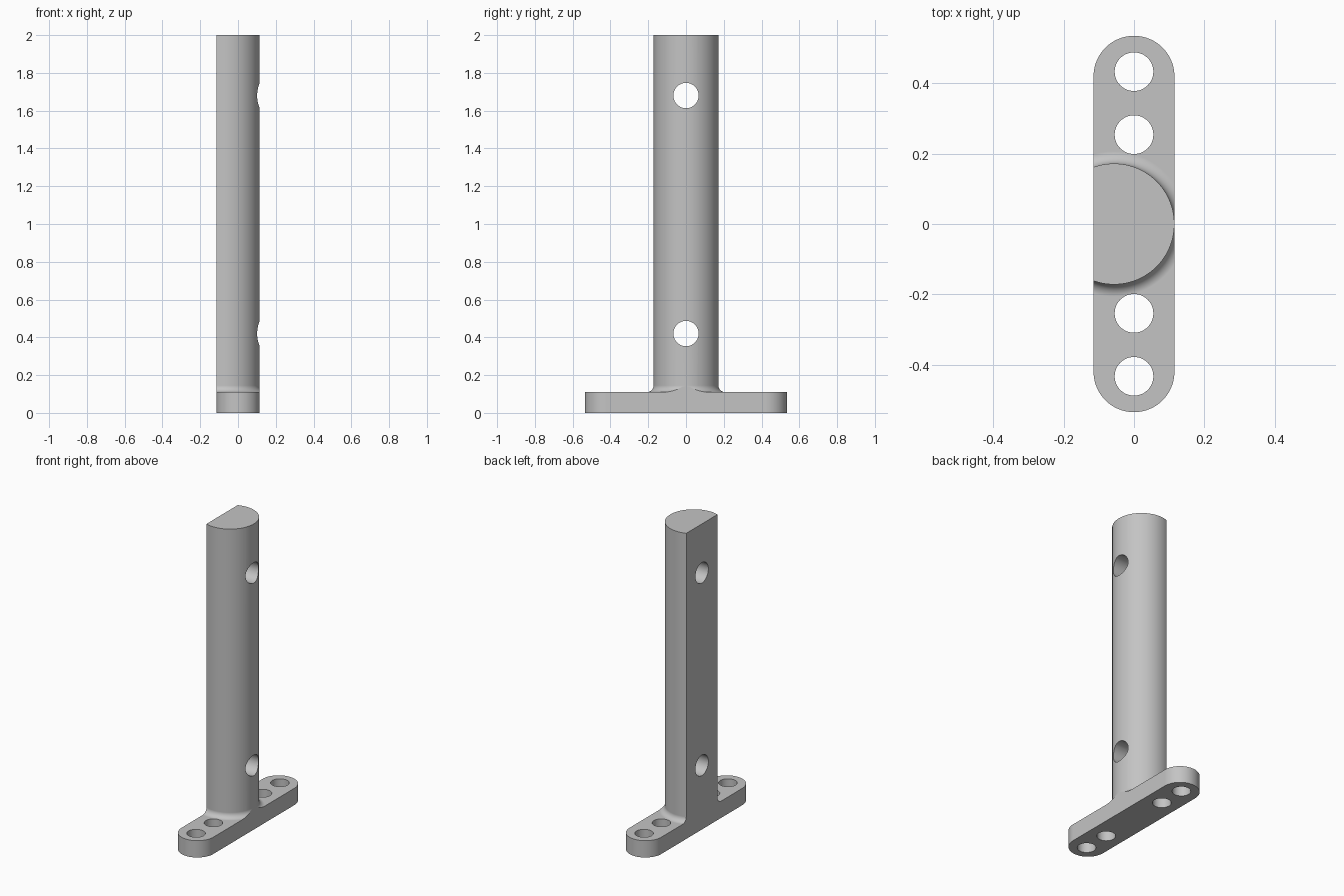
import bpy, bmesh
from math import sin, cos, pi
from mathutils import Matrix, Vector

if "Cube" in bpy.data.objects:
    bpy.data.objects.remove(bpy.data.objects["Cube"], do_unlink=True)

HALF_W, HALF_L, PLATE_H, TOP = 0.115, 0.535, 0.11, 2.0
POST_X, POST_R, FILLET = -0.057, 0.1718, 0.035

grey = bpy.data.materials.new("plain grey")
grey.use_nodes = True
colour = (0.55, 0.55, 0.55, 1)
grey.diffuse_color = colour
grey.node_tree.nodes["Principled BSDF"].inputs["Base Color"].default_value = colour


def make_object(name, bm):
    bmesh.ops.recalc_face_normals(bm, faces=bm.faces)
    mesh = bpy.data.meshes.new(name)
    bm.to_mesh(mesh)
    bm.free()
    mesh.materials.append(grey)
    obj = bpy.data.objects.new(name, mesh)
    bpy.context.collection.objects.link(obj)
    return obj


def boolean(obj, other, operation):
    mod = obj.modifiers.new("cut", 'BOOLEAN')
    mod.operation, mod.solver, mod.object = operation, 'EXACT', other
    bpy.context.view_layer.objects.active = obj
    bpy.ops.object.modifier_apply(modifier=mod.name)
    bpy.data.objects.remove(other, do_unlink=True)


def slot_prism(name, z0, z1, steps=32):
    """Extruded bar with rounded ends."""
    bm = bmesh.new()
    verts = []
    for side in (1, -1):
        for i in range(steps + 1):
            a = pi * i / steps
            verts.append(bm.verts.new((side * HALF_W * cos(a),
                                       side * (HALF_L - HALF_W + HALF_W * sin(a)), z0)))
    base = bm.faces.new(verts)
    ext = bmesh.ops.extrude_face_region(bm, geom=[base])
    moved = [g for g in ext["geom"] if isinstance(g, bmesh.types.BMVert)]
    bmesh.ops.translate(bm, verts=moved, vec=(0, 0, z1 - z0))
    return make_object(name, bm)


# Post: lathe profile with a flared foot, trimmed to the width of the plate
bm = bmesh.new()
profile = [(0, PLATE_H)]
for i in range(11):
    a = pi / 2 * i / 10
    profile.append((POST_R + FILLET * (1 - sin(a)), PLATE_H + FILLET * (1 - cos(a))))
profile += [(POST_R, TOP), (0, TOP)]
verts = [bm.verts.new((POST_X + r, 0, z)) for r, z in profile]
edges = [bm.edges.new(pair) for pair in zip(verts, verts[1:])]
bmesh.ops.spin(bm, geom=verts + edges, cent=(POST_X, 0, 0), axis=(0, 0, 1),
               angle=2 * pi, steps=96)
bmesh.ops.remove_doubles(bm, verts=bm.verts, dist=1e-5)
# merge the fans of the two ends into single flat faces
bmesh.ops.dissolve_verts(bm, verts=[v for v in bm.verts
                                    if (v.co.xy - Vector((POST_X, 0))).length < 1e-4])
post = make_object("post", bm)
boolean(post, slot_prism("post_trim", -0.5, 2.5), 'INTERSECT')

# Base plate joined to the post
bracket = slot_prism("post_bracket", 0, PLATE_H)
boolean(bracket, post, 'UNION')

# Drilled holes: four down through the plate, two across the post
bm = bmesh.new()


def drill(radius, matrix):
    bmesh.ops.create_cone(bm, cap_ends=True, segments=48, radius1=radius,
                          radius2=radius, depth=0.8, matrix=matrix)


for y in (-0.433, -0.254, 0.254, 0.433):
    drill(0.055, Matrix.Translation((0, y, 0)))
for z in (0.42, 1.68):
    drill(0.067, Matrix.Translation((0, 0, z)) @ Matrix.Rotation(pi / 2, 4, 'Y'))
boolean(bracket, make_object("drills", bm), 'DIFFERENCE')

# Clean up coplanar seams and shade
bm = bmesh.new()
bm.from_mesh(bracket.data)
bmesh.ops.remove_doubles(bm, verts=bm.verts, dist=1e-5)
bmesh.ops.dissolve_limit(bm, angle_limit=0.005, verts=bm.verts, edges=bm.edges)
bm.to_mesh(bracket.data)
bm.free()
bpy.ops.object.select_all(action='DESELECT')
bracket.select_set(True)
bpy.context.view_layer.objects.active = bracket
bpy.ops.object.shade_smooth_by_angle(angle=pi / 6)
weighted = bracket.modifiers.new("flat faces stay flat", 'WEIGHTED_NORMAL')
weighted.keep_sharp = True
weighted.weight = 100
